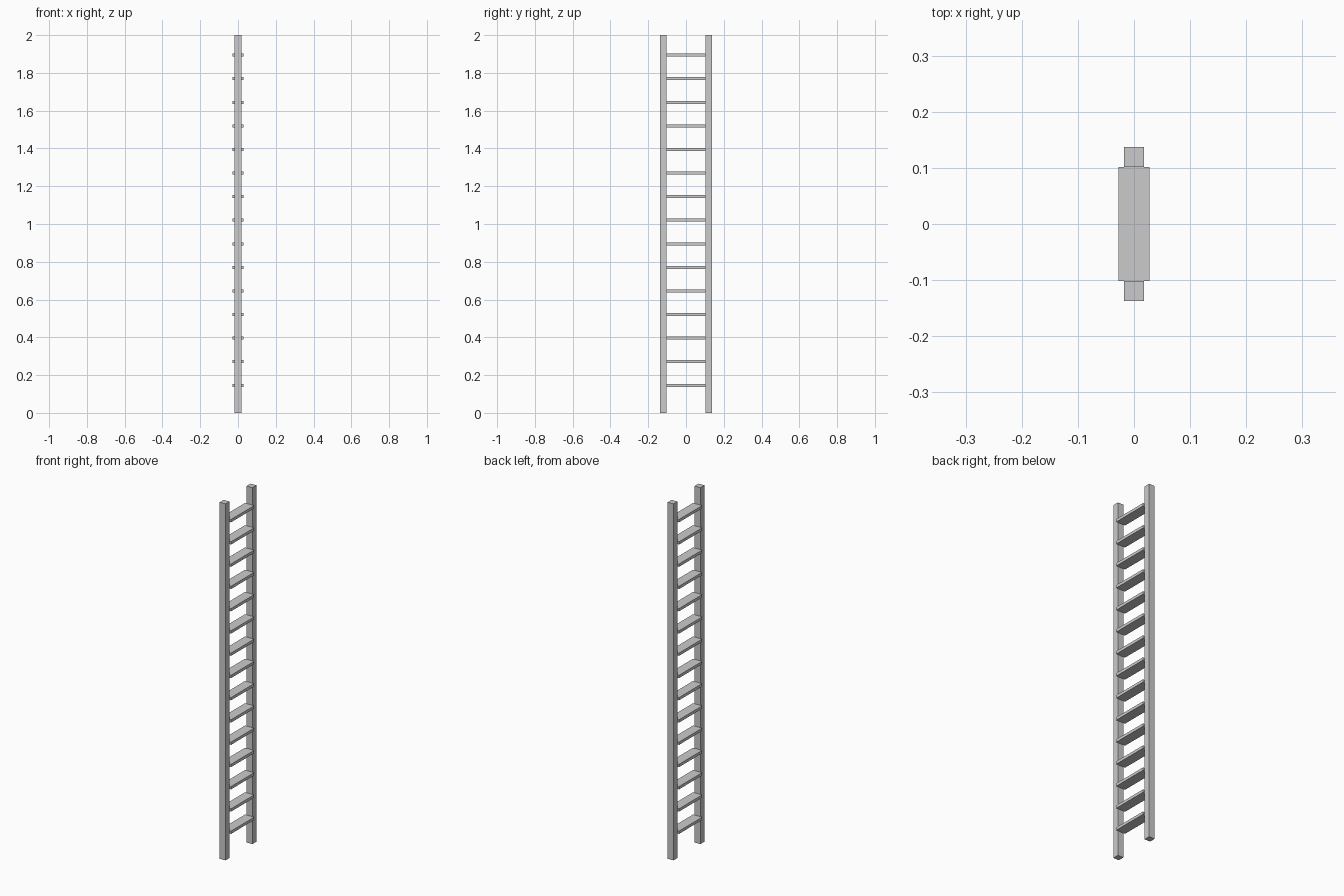
import bpy

if "Cube" in bpy.data.objects:
    bpy.data.objects.remove(bpy.data.objects["Cube"])

RUNGS = 15
FIRST, LAST = 0.146, 1.894          # rung centre heights
RAIL, INNER = 0.035, 0.102          # rail section, inner half gap


def box(name, centre, size):
    bpy.ops.mesh.primitive_cube_add(size=1, location=centre)
    ob = bpy.context.object
    ob.name = name
    ob.scale = size
    bpy.ops.object.transform_apply(location=False, rotation=False, scale=True)
    return ob


# Two square upright rails
for side, name in ((-1, "front_rail"), (1, "back_rail")):
    box(name, (0, side * (INNER + RAIL / 2), 1), (RAIL, RAIL, 2))

# Flat rungs, slightly deeper than the rails
for i in range(RUNGS):
    z = FIRST + (LAST - FIRST) * i / (RUNGS - 1)
    box(f"rung_{i + 1}", (0, 0, z), (0.056, 2 * INNER, 0.016))
